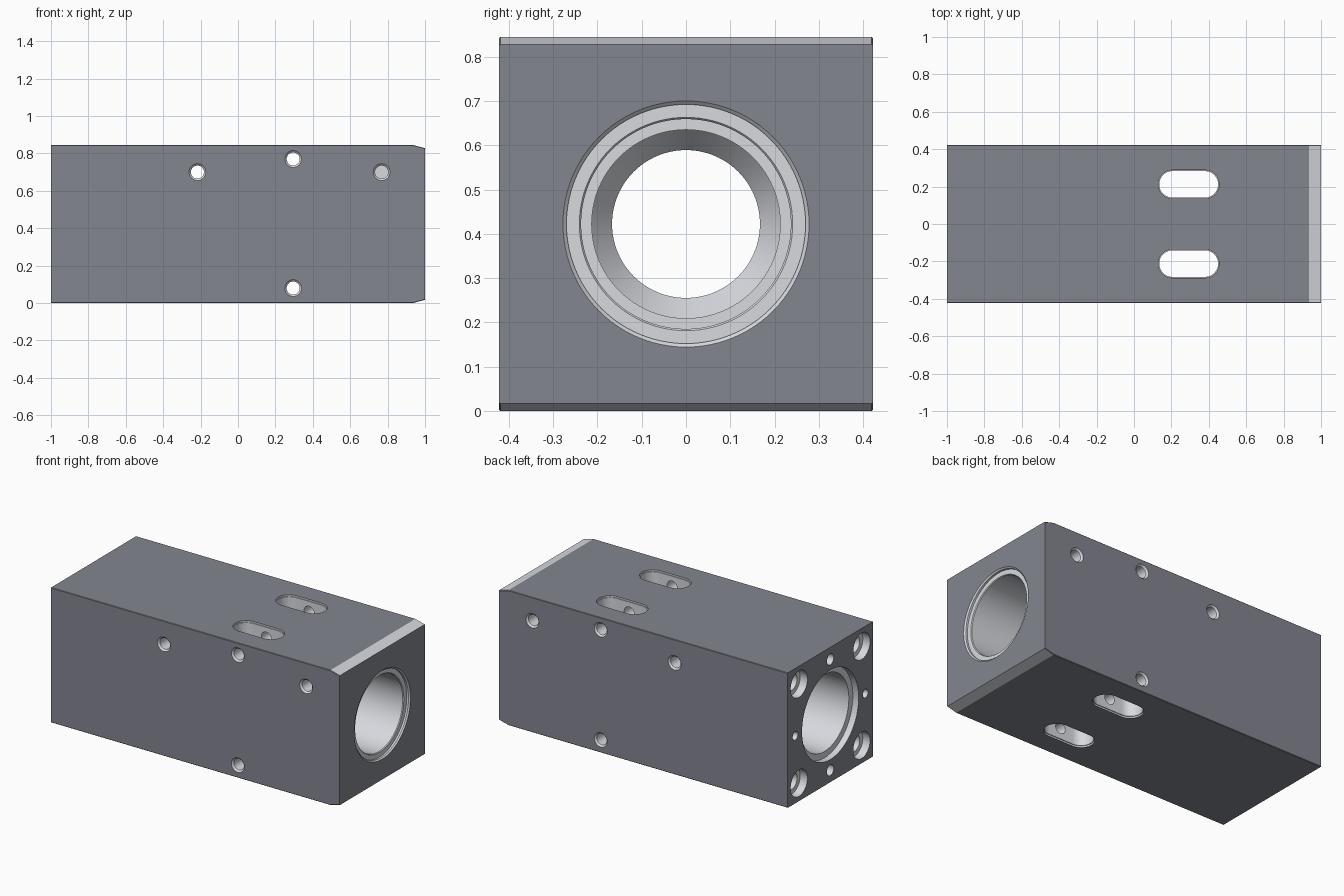
import bpy, bmesh, math
from mathutils import Matrix, Vector

if "Cube" in bpy.data.objects:
    bpy.data.objects.remove(bpy.data.objects["Cube"])

W, H = 0.4225, 0.845    # half width, height
CZ = H / 2              # bore axis height


def material(name, colour):
    m = bpy.data.materials.new(name)
    m.diffuse_color = (*colour, 1)
    m.use_nodes = True
    m.node_tree.nodes["Principled BSDF"].inputs["Base Color"].default_value = m.diffuse_color
    return m


def mesh_object(name, bm):
    bmesh.ops.recalc_face_normals(bm, faces=bm.faces)
    me = bpy.data.meshes.new(name)
    bm.to_mesh(me)
    bm.free()
    ob = bpy.data.objects.new(name, me)
    bpy.context.collection.objects.link(ob)
    return ob


def prism(name, outline, depth, bevel=0.0):
    """Extrude a closed 3D outline along the depth vector."""
    bm = bmesh.new()
    face = bm.faces.new([bm.verts.new(p) for p in outline])
    ext = bmesh.ops.extrude_face_region(bm, geom=[face])
    bmesh.ops.translate(bm, vec=depth, verts=[g for g in ext["geom"] if isinstance(g, bmesh.types.BMVert)])
    if bevel:
        edges = [e for e in bm.edges
                 if abs((e.verts[0].co - e.verts[1].co).normalized().x) > 0.9]
        bmesh.ops.bevel(bm, geom=edges, offset=bevel, segments=1, affect='EDGES')
    return mesh_object(name, bm)


def turned(name, profile, origin, axis, sides=32):
    """Solid of revolution from (distance along axis, radius) pairs."""
    bm = bmesh.new()
    rot = Vector((0, 0, 1)).rotation_difference(Vector(axis)).to_matrix().to_4x4()
    m = Matrix.Translation(origin) @ rot
    rings = []
    for d, r in profile:
        rings.append([bm.verts.new(m @ Vector((r * math.cos(2 * math.pi * i / sides),
                                               r * math.sin(2 * math.pi * i / sides), d)))
                      for i in range(sides)])
    for a, b in zip(rings, rings[1:]):
        for i in range(sides):
            j = (i + 1) % sides
            bm.faces.new((a[i], a[j], b[j], b[i]))
    bm.faces.new(rings[0])
    bm.faces.new(rings[-1])
    return mesh_object(name, bm)


def slot_outline(x0, x1, y, r, z, n=16):
    pts = []
    for cx, start in ((x1 - r, -math.pi / 2), (x0 + r, math.pi / 2)):
        for i in range(n + 1):
            a = start + math.pi * i / n
            pts.append((cx + r * math.cos(a), y + r * math.sin(a), z))
    return pts


# Block with the shallow chamfers at its right end
outline = [(-1, -W, 0), (0.935, -W, 0), (1, -W, 0.017),
           (1, -W, H - 0.017), (0.935, -W, H), (-1, -W, H)]
block = prism("housing_block", outline, (0, 2 * W, 0), bevel=0.003)
cutters = []

# Stepped main bore with a conical throat
bore = [(-1.02, 0.28), (-0.96, 0.28), (-0.96, 0.24), (-0.4, 0.236), (-0.4, 0.167),
        (-0.1, 0.167), (-0.04, 0.213), (0.6, 0.213), (0.6, 0.237), (0.975, 0.237),
        (0.98, 0.241), (0.98, 0.27), (0.992, 0.27), (1.0, 0.278), (1.02, 0.298)]
cutters.append(turned("bore_cutter", bore, (0, 0, CZ), (1, 0, 0), 96))

# Vertical slots right through, with a shallow rim at each mouth
for s in (-1, 1):
    y = s * 0.212
    cutters.append(prism("slot_cutter", slot_outline(0.135, 0.45, y, 0.071, -0.05),
                         (0, 0, H + 0.1)))
    for z in (-0.01, H - 0.01):
        cutters.append(prism("slot_rim_cutter", slot_outline(0.13, 0.455, y, 0.076, z),
                             (0, 0, 0.02)))

# Countersunk cross holes on the front and back; the last pair is blind
for x, z, depth in ((-0.217, 0.70, W), (0.295, 0.77, W), (0.295, 0.08, W), (0.768, 0.70, 0.1)):
    if depth == W:
        prof = [(-0.01, 0.055), (0.01, 0.035), (2 * W - 0.01, 0.035), (2 * W + 0.01, 0.055)]
        cutters.append(turned("cross_hole_cutter", prof, (x, -W, z), (0, 1, 0)))
    else:
        for s in (-1, 1):
            prof = [(-0.01, 0.055), (0.01, 0.035), (depth, 0.035)]
            cutters.append(turned("blind_hole_cutter", prof, (x, s * W, z), (0, -s, 0)))

# Counterbored corner holes and small holes on the left end
for sy in (-1, 1):
    for sz in (-1, 1):
        prof = [(-0.02, 0.083), (0.05, 0.083), (0.05, 0.052), (0.45, 0.052)]
        cutters.append(turned("corner_hole_cutter", prof,
                              (-1, sy * 0.31, CZ + sz * 0.31), (1, 0, 0)))
    for y, z, r in ((0, sy * 0.347, 0.034), (sy * 0.347, 0, 0.026)):
        cutters.append(turned("end_hole_cutter", [(-0.02, r), (0.15, r)],
                              (-1, y, CZ + z), (1, 0, 0)))

# Cut everything out of the block
bpy.context.view_layer.objects.active = block
block.select_set(True)
for c in cutters:
    c.hide_render = True
    mod = block.modifiers.new("cut", 'BOOLEAN')
    mod.operation = 'DIFFERENCE'
    mod.solver = 'EXACT'
    mod.object = c
    bpy.ops.object.modifier_apply(modifier=mod.name)
    bpy.data.objects.remove(c, do_unlink=True)

# Dark outer skin, bare metal on every machined surface and end chamfer
block.data.materials.clear()
block.data.materials.append(material("dark_finish", (0.23, 0.24, 0.28)))
block.data.materials.append(material("bare_metal", (0.68, 0.70, 0.74)))
for p in block.data.polygons:
    c = p.center
    edge = max(abs(c.x) - 1, abs(c.y) - W, abs(c.z - CZ) - CZ)
    p.material_index = 0 if edge > -0.0025 else 1

bpy.ops.object.shade_smooth_by_angle(angle=math.radians(12.5))
